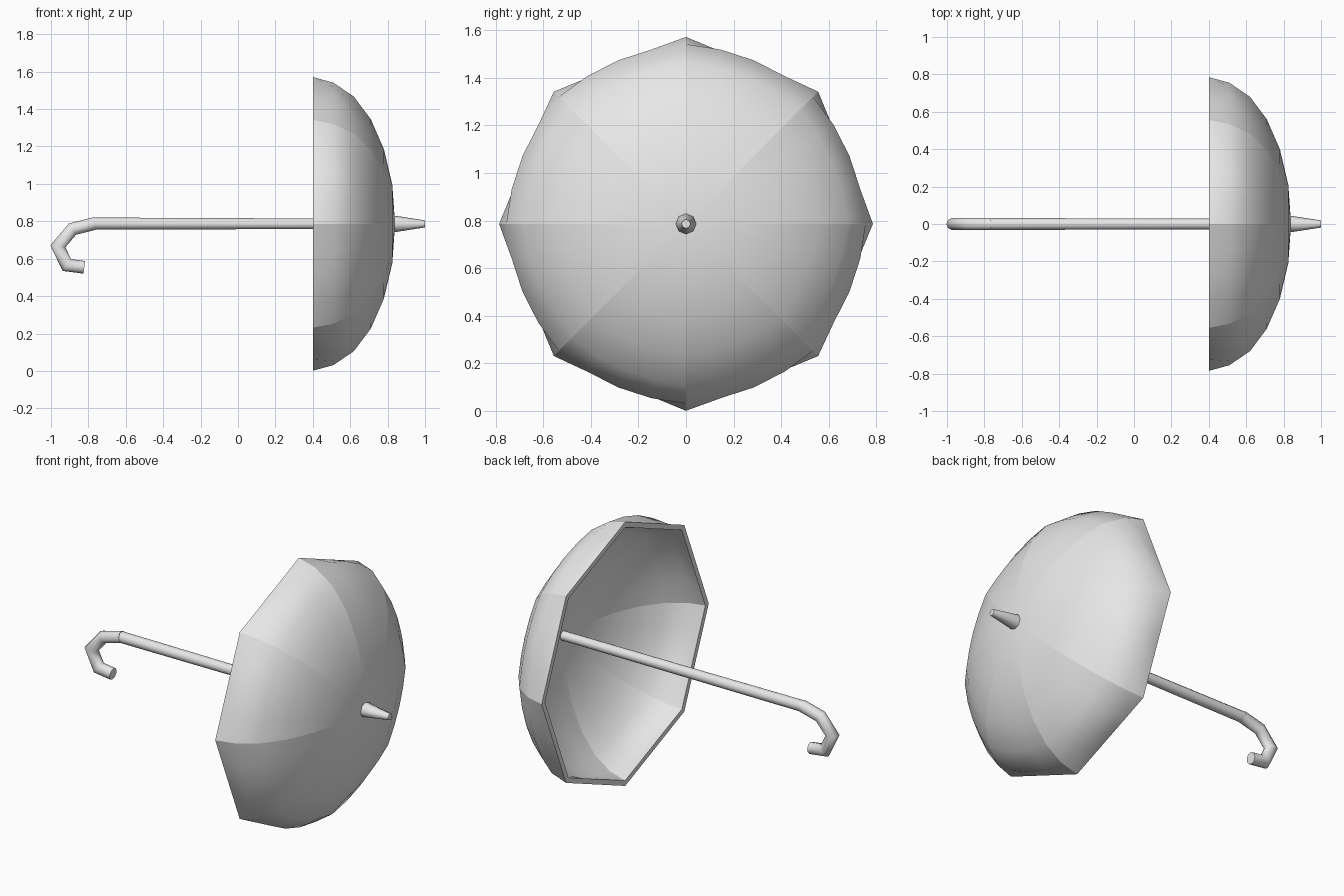
import bpy, bmesh, math
from mathutils import Vector

if "Cube" in bpy.data.objects:
    bpy.data.objects.remove(bpy.data.objects["Cube"])

ZC = 0.786          # height of the umbrella axis
R_RIM = 0.785
PANELS, SUB = 8, 4

grey = bpy.data.materials.new("light_grey")
grey.diffuse_color = (0.8, 0.8, 0.8, 1)
grey.use_nodes = True
grey.node_tree.nodes["Principled BSDF"].inputs["Base Color"].default_value = grey.diffuse_color


def finish(bm, name):
    bmesh.ops.recalc_face_normals(bm, faces=bm.faces)
    for f in bm.faces:
        f.smooth = True
    me = bpy.data.meshes.new(name)
    bm.to_mesh(me)
    bm.free()
    me.materials.append(grey)
    ob = bpy.data.objects.new(name, me)
    bpy.context.collection.objects.link(ob)
    return ob


def tube(name, points, radii, sides=8):
    """Capped tube along a path in the xz plane, with mitred bends."""
    bm = bmesh.new()
    pts = [Vector((x, 0, z)) for x, z in points]
    rings = []
    for i, p in enumerate(pts):
        a = (p - pts[i - 1]).normalized() if i > 0 else None
        b = (pts[i + 1] - p).normalized() if i < len(pts) - 1 else None
        t = ((a or b) + (b or a)).normalized()
        n = t.cross(Vector((0, 1, 0)))
        stretch = 1 / max(0.5, t.dot(a or b))
        ring = []
        for k in range(sides):
            ang = 2 * math.pi * k / sides
            ring.append(bm.verts.new(p + n * (radii[i] * stretch * math.cos(ang))
                                     + Vector((0, radii[i] * math.sin(ang), 0))))
        rings.append(ring)
    for r0, r1 in zip(rings, rings[1:]):
        for k in range(sides):
            j = (k + 1) % sides
            bm.faces.new((r0[k], r0[j], r1[j], r1[k]))
    for cap in (rings[0], rings[-1]):
        f = bm.faces.new(cap)
        for e in f.edges:
            e.smooth = False
    return finish(bm, name)


# Canopy: eight bulging panels meeting at sharp ribs, straight rim edges
# each ring: x, radius, roundness of the panel
outer = [(0.825, 0.21, 0.5), (0.78, 0.40, 0.55), (0.71, 0.56, 0.62),
         (0.62, 0.68, 0.7), (0.51, 0.755, 0.8), (0.40, R_RIM, 0.0)]
inner = [(0.40, 0.753, 0.0), (0.50, 0.725, 0.8), (0.60, 0.653, 0.7),
         (0.685, 0.54, 0.62), (0.752, 0.385, 0.55), (0.796, 0.20, 0.5)]
bm = bmesh.new()
N = PANELS * SUB
step = 2 * math.pi / N
half = math.pi / PANELS
rings = []
for x, r, bulge in outer + inner:
    ring = []
    for k in range(N):
        chord = math.cos(half) / math.cos((k % SUB) * step - half)
        rr = r * (chord + (1 - chord) * bulge)
        ring.append(bm.verts.new((x, rr * math.sin(k * step), ZC + rr * math.cos(k * step))))
    rings.append(ring)
for r0, r1 in zip(rings, rings[1:]):
    for k in range(N):
        j = (k + 1) % N
        bm.faces.new((r0[k], r0[j], r1[j], r1[k]))
for ring, x in ((rings[0], 0.84), (rings[-1], 0.81)):
    pole = bm.verts.new((x, 0, ZC))
    for k in range(N):
        bm.faces.new((pole, ring[k], ring[(k + 1) % N]))
# sharp ribs and rim
for r0, r1 in zip(rings, rings[1:]):
    for k in range(0, N, SUB):
        bm.edges.get((r0[k], r1[k])).smooth = False
for ring in (rings[len(outer) - 1], rings[len(outer)]):
    for k in range(N):
        bm.edges.get((ring[k], ring[(k + 1) % N])).smooth = False
finish(bm, "canopy")

# Shaft
tube("shaft", [(-0.77, ZC + 0.002), (0.82, ZC)], [0.032, 0.027], 12)

# Hooked handle
tube("handle", [(-0.76, 0.79), (-0.885, 0.758), (-0.963, 0.666),
                (-0.915, 0.566), (-0.822, 0.554)], [0.034] * 5, 10)

# Ferrule tip
tube("ferrule", [(0.83, ZC), (0.845, ZC), (1.0, ZC)], [0.043, 0.043, 0.019], 8)
